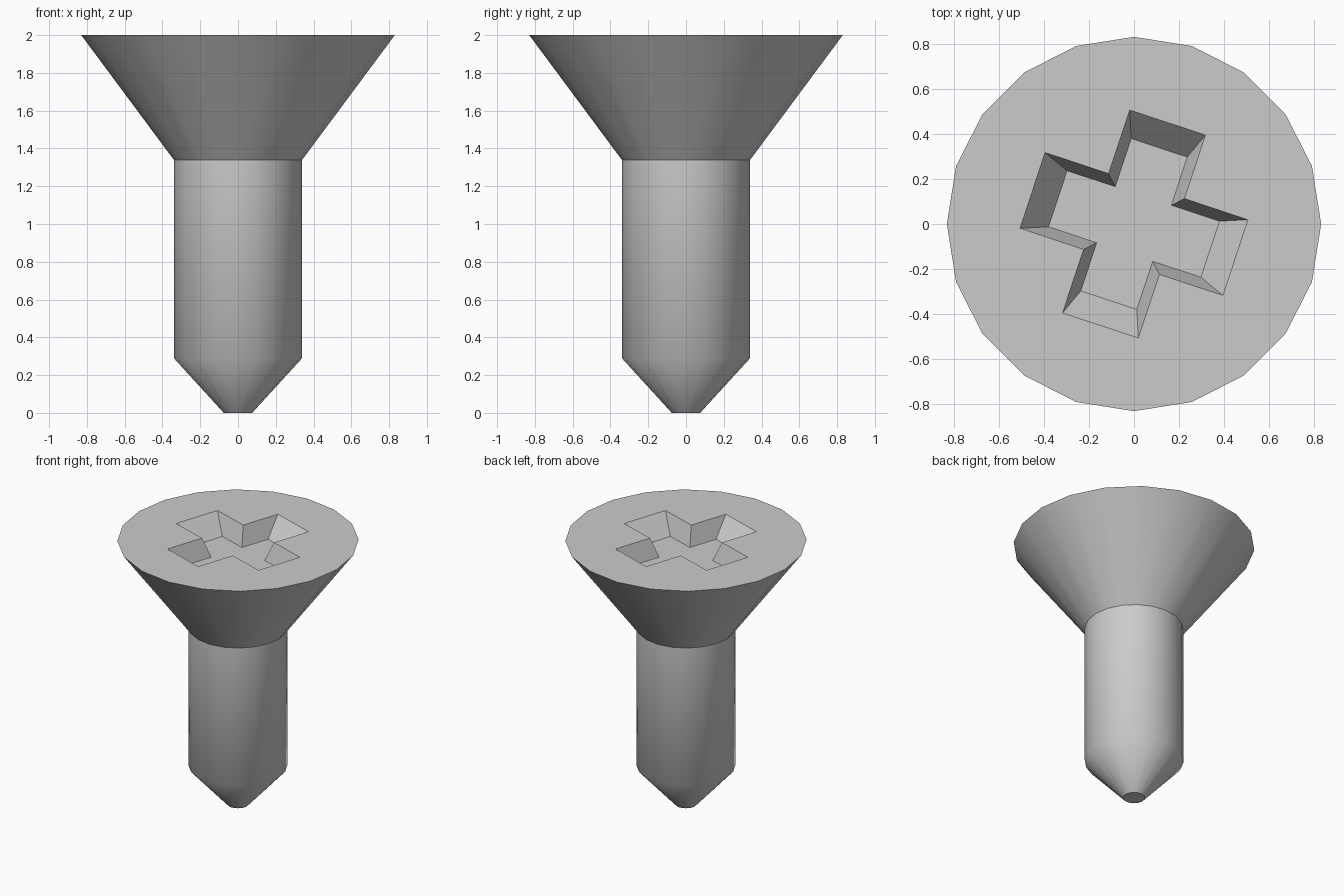
import bpy, bmesh
from math import cos, sin, pi, radians
from mathutils import Matrix

if "Cube" in bpy.data.objects:
    bpy.data.objects.remove(bpy.data.objects["Cube"])

SIDES = 20
PROFILE = [(0.075, 0.0), (0.34, 0.29), (0.34, 1.34), (0.83, 2.0)]
RECESS_ANGLE = radians(-18.3)
RECESS_DEPTH = 0.14

bm = bmesh.new()


def add_ring(points, z):
    return [bm.verts.new((x, y, z)) for x, y in points]


def circle(r):
    return [(r * cos(2 * pi * i / SIDES), r * sin(2 * pi * i / SIDES)) for i in range(SIDES)]


def cross(half, reach):
    pts = []
    for k in range(4):
        turn = Matrix.Rotation(RECESS_ANGLE + k * pi / 2, 2)
        for p in ((reach, -half), (reach, half), (half, half)):
            x, y = p
            c, s = turn[0][0], turn[1][0]
            pts.append((c * x - s * y, s * x + c * y))
    return pts


def bridge(a, b, smooth):
    n = len(a)
    for i in range(n):
        j = (i + 1) % n
        f = bm.faces.new((a[i], a[j], b[j], b[i]))
        f.smooth = smooth


def ring_edges(ring):
    return [bm.edges.get((v, ring[i - 1])) for i, v in enumerate(ring)]


# Turned body: point, shank and countersunk head
rings = [add_ring(circle(r), z) for r, z in PROFILE]
for lower, upper in zip(rings, rings[1:]):
    bridge(lower, upper, True)
bm.faces.new(rings[0][::-1])

# Tapered cross recess
rim = add_ring(cross(0.177, 0.474), 2.0)
floor = add_ring(cross(0.131, 0.356), 2.0 - RECESS_DEPTH)
bridge(rim, floor, False)
bm.faces.new(floor)

# Flat head top around the recess
bmesh.ops.triangle_fill(bm, use_beauty=True, normal=(0, 0, 1),
                        edges=ring_edges(rings[-1]) + ring_edges(rim))
bmesh.ops.recalc_face_normals(bm, faces=bm.faces[:])

# Crisp edges at the tip, under the head and at the head rim
for ring in (rings[0], rings[2], rings[3]):
    for e in ring_edges(ring):
        e.smooth = False

mesh = bpy.data.meshes.new("countersunk_screw")
bm.to_mesh(mesh)
bm.free()
bpy.context.collection.objects.link(bpy.data.objects.new("countersunk_screw", mesh))
